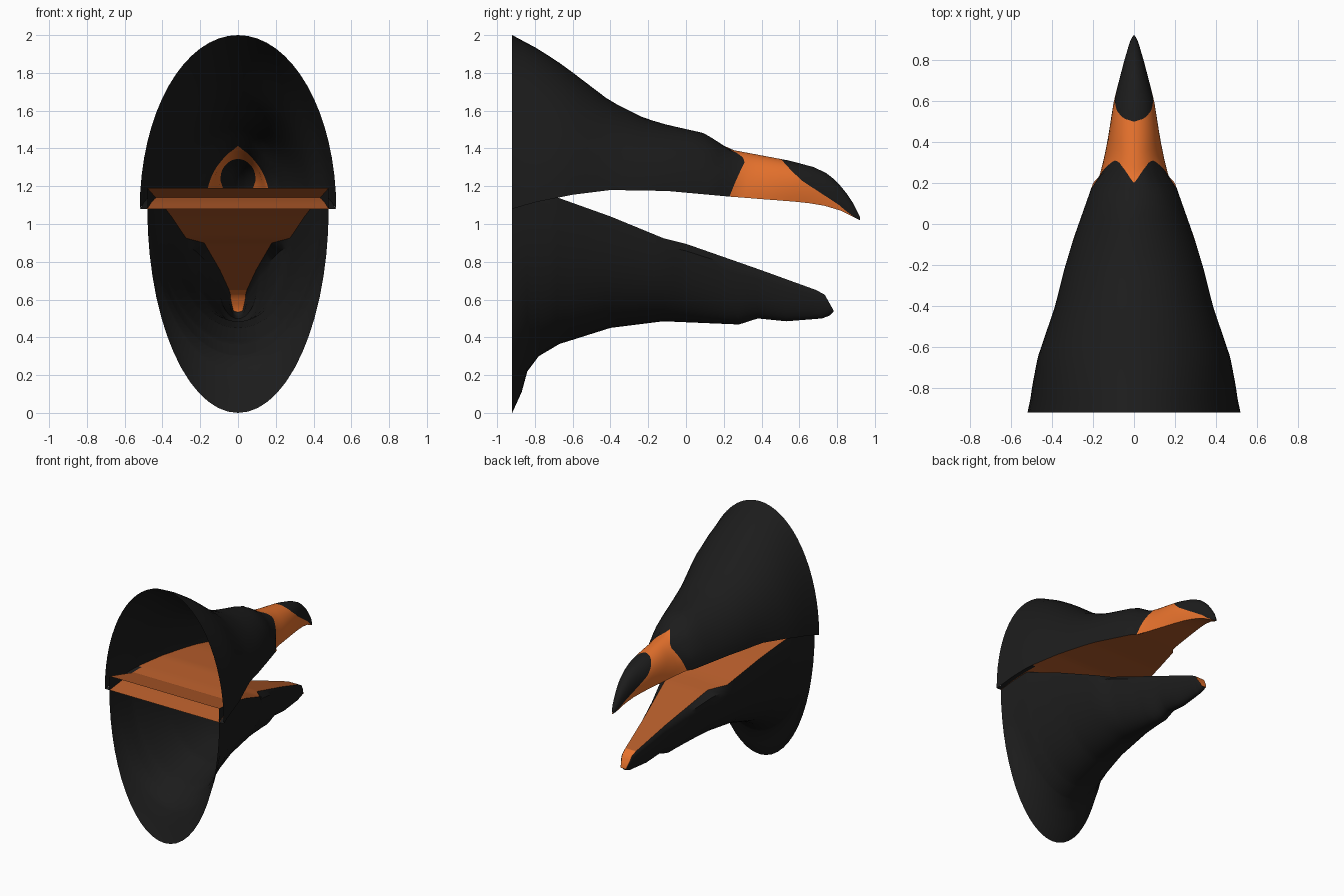
import bpy, bmesh, math

if "Cube" in bpy.data.objects:
    bpy.data.objects.remove(bpy.data.objects["Cube"])

def material(name, rgb):
    m = bpy.data.materials.new(name)
    m.diffuse_color = (*rgb, 1)
    m.use_nodes = True
    m.node_tree.nodes["Principled BSDF"].inputs["Base Color"].default_value = m.diffuse_color
    return m

BLACK = material("matt black", (0.0115, 0.0115, 0.0115))
ORANGE = material("beak orange", (0.83, 0.175, 0.027))
MOUTH = material("dull mouth orange", (0.45, 0.105, 0.023))

def lerp(table, v):
    """Piecewise linear lookup in a list of (key, value) pairs."""
    if v <= table[0][0]:
        return table[0][1]
    for (a, p), (b, q) in zip(table, table[1:]):
        if v <= b:
            return p + (q - p) * (v - a) / (b - a)
    return table[-1][1]

def span(a, b, n):
    return [a + (b - a) * i / n for i in range(n + 1)]

def grid(name, rows, mats, rule=lambda i, j: 0):
    """Surface through equal-length rows of points; rule picks material by row and column."""
    bm = bmesh.new()
    vs = [[bm.verts.new(p) for p in r] for r in rows]
    for i in range(len(vs) - 1):
        for j in range(len(vs[0]) - 1):
            f = bm.faces.new((vs[i][j], vs[i][j + 1], vs[i + 1][j + 1], vs[i + 1][j]))
            f.material_index = rule(i, j)
    bmesh.ops.remove_doubles(bm, verts=bm.verts, dist=1e-5)
    bmesh.ops.recalc_face_normals(bm, faces=bm.faces)
    me = bpy.data.meshes.new(name)
    bm.to_mesh(me)
    bm.free()
    for m in mats:
        me.materials.append(m)
    ob = bpy.data.objects.new(name, me)
    bpy.context.collection.objects.link(ob)
    bpy.context.view_layer.objects.active = ob
    bpy.ops.object.select_all(action='DESELECT')
    ob.select_set(True)
    bpy.ops.object.shade_smooth_by_angle(angle=math.radians(40))
    return ob

# Upper beak profiles along y: ridge height, mouth edge height, half width
U_TOP = [(-.92, 2), (-.78, 1.925), (-.65, 1.84), (-.4, 1.65), (-.22, 1.56), (-.1, 1.525),
         (.1, 1.48), (.23, 1.395), (.55, 1.335), (.68, 1.30), (.76, 1.26), (.83, 1.19),
         (.88, 1.12), (.92, 1.04)]
U_LOW = [(-.92, 1.08), (-.8, 1.115), (-.6, 1.155), (-.4, 1.18), (-.1, 1.175), (.23, 1.145),
         (.62, 1.115), (.72, 1.10), (.8, 1.08), (.86, 1.05), (.92, 1.02)]
U_WID = [(-.92, .52), (-.88, .51), (-.78, .495), (-.65, .47), (-.4, .385), (-.22, .34),
         (-.07, .295), (.1, .235), (.2, .2), (.235, .165), (.62, .084), (.8, .042),
         (.89, .018), (.92, .004)]
# Colour borders: y position by angle above the mouth edge
BAND_BACK = [(0, .23), (30, .28), (50, .31), (60, .305), (75, .26), (90, .2)]
BAND_FRONT = [(0, .90), (10, .82), (19, .72), (33, .62), (50, .555), (70, .515), (90, .5)]

def upper_point(deg, y):
    a = math.radians(deg)
    low = lerp(U_LOW, y)
    bulge = 1 + .55 * min(1, max(0, (y - .35) / .25)) * math.sin(a)  # fuller flanks at tip
    return (lerp(U_WID, y) * math.cos(a) * bulge, y,
            low + (lerp(U_TOP, y) - low) * math.sin(a))

# Upper shell, its rings bent so they follow the colour borders
columns = []
for deg in span(0, 180, 32):
    e = min(deg, 180 - deg)
    b1, b2 = lerp(BAND_BACK, e), lerp(BAND_FRONT, e)
    ys = span(-.92, b1, 18) + span(b1, b2, 8)[1:] + span(b2, .92, 12)[1:]
    columns.append([upper_point(deg, y) for y in ys])
grid("upper_beak", list(zip(*columns)), [BLACK, ORANGE],
     lambda i, j: 1 if 18 <= i < 26 else 0)

# Palate closing the underside of the upper beak, black rim at the rear corners
grid("palate", [[(s * lerp(U_WID, y), y, lerp(U_LOW, y)) for s in (-1, -.93, 0, .93, 1)]
                for y in span(-.92, .92, 46)], [MOUTH, BLACK],
     lambda i, j: 1 if i < 8 and j in (0, 3) else 0)

# Lower beak profiles: top edge, keel, rim half width, body half width
L_TOP = [(-.92, 1.19), (-.68, 1.14), (-.4, 1.04), (-.12, .925), (0, .895), (.4, .755),
         (.69, .65), (.735, .625), (.76, .58), (.78, .545)]
L_LOW = [(-.92, 0), (-.87, .11), (-.84, .22), (-.78, .30), (-.67, .365), (-.4, .45),
         (-.12, .485), (.28, .468), (.38, .5), (.53, .485), (.72, .5), (.76, .515), (.78, .535)]
L_RIM = [(-.92, .48), (-.7, .44), (-.5, .38), (-.12, .275), (-.02, .18), (.4, .095),
         (.7, .045), (.75, .038), (.78, .025)]
L_WID = [(-.92, .48), (-.7, .44), (-.5, .38), (-.12, .275), (0, .225), (.2, .16), (.4, .108),
         (.7, .053), (.75, .042), (.78, .025)]
L_YS = sorted({k for t in (L_TOP, L_LOW, L_RIM, L_WID) for k, _ in t} | set(span(-.92, .78, 34)))

def lower_ring(y):
    top, low, w, rim = (lerp(t, y) for t in (L_TOP, L_LOW, L_WID, L_RIM))
    mid = top - .09 * (top - low)
    arc = [(w * math.cos(math.radians(d)), y, mid - (mid - low) * math.sin(math.radians(d)))
           for d in span(0, 180, 28)]
    return [(rim, y, top)] + arc + [(-rim, y, top)]

grid("lower_beak", [lower_ring(y) for y in L_YS], [BLACK])

# Mouth floor closing the top of the lower beak, with its small front tip
rows = [[(s * lerp(L_RIM, y), y, lerp(L_TOP, y)) for s in (-1, 0, 1)] for y in L_YS]
rows.append([(s * .025, .78, .535) for s in (-1, 0, 1)])
tip_row = sum(y < .69 for y in L_YS)
grid("mouth_floor", rows, [MOUTH, ORANGE], lambda i, j: 1 if i >= tip_row else 0)
